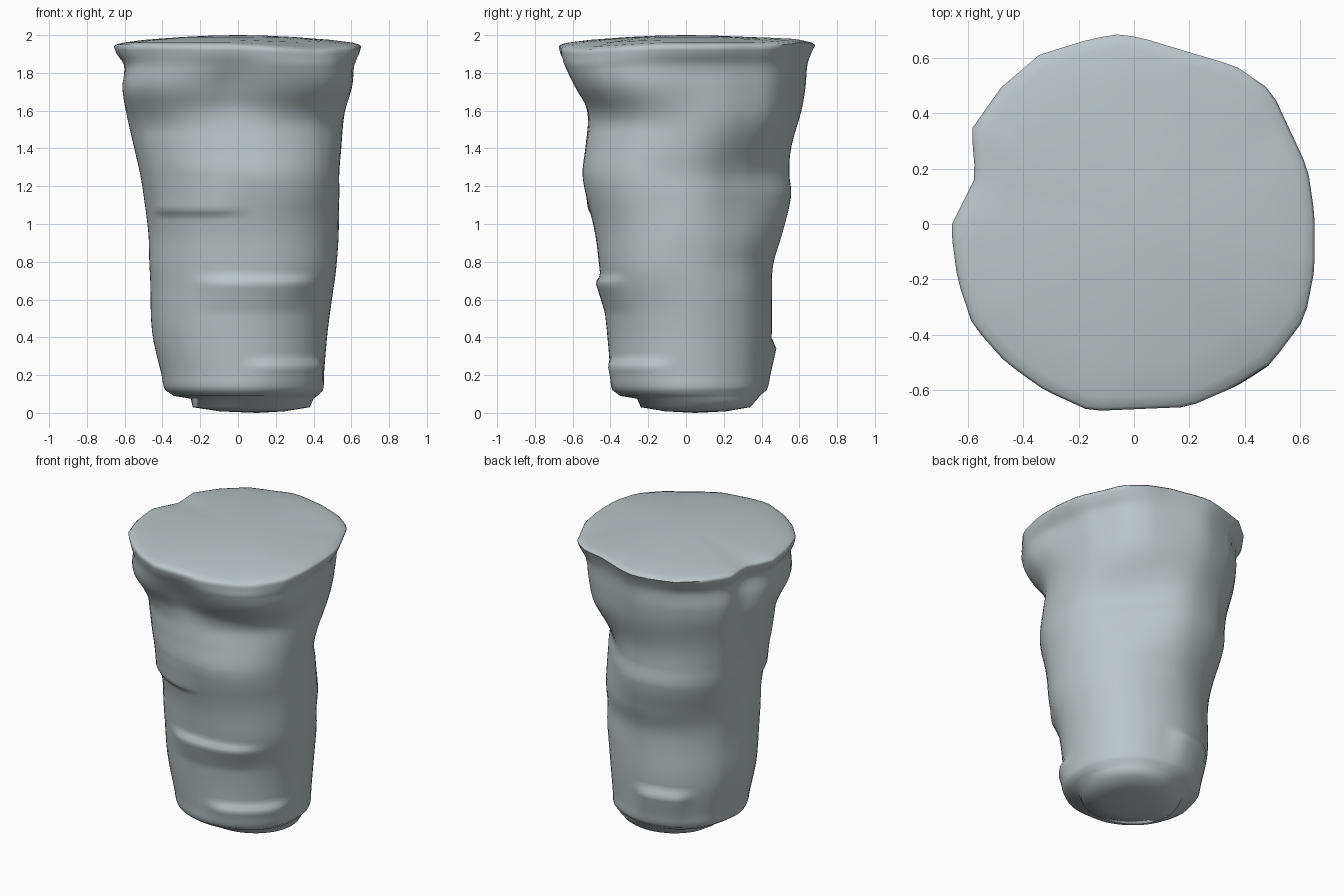
import bpy, bmesh, math

if "Cube" in bpy.data.objects:
    bpy.data.objects.remove(bpy.data.objects["Cube"])

N = 72
# silhouette per height: z, x min, x max, y min, y max, rim-shape weight
RINGS = [
    (0.03, -0.24, 0.38, -0.24, 0.34, 0.2),
    (0.075, -0.25, 0.40, -0.26, 0.38, 0.2),
    (0.09, -0.34, 0.42, -0.35, 0.39, 0.2),
    (0.12, -0.385, 0.45, -0.39, 0.425, 0.2),
    (0.20, -0.405, 0.455, -0.40, 0.435, 0.2),
    (0.43, -0.455, 0.475, -0.42, 0.455, 0.2),
    (0.70, -0.465, 0.51, -0.45, 0.455, 0.2),
    (0.80, -0.47, 0.52, -0.46, 0.465, 0.2),
    (0.95, -0.475, 0.53, -0.48, 0.51, 0.2),
    (1.15, -0.50, 0.53, -0.525, 0.555, 0.2),
    (1.27, -0.52, 0.53, -0.545, 0.545, 0.3),
    (1.40, -0.55, 0.545, -0.535, 0.555, 0.4),
    (1.60, -0.595, 0.565, -0.525, 0.61, 0.6),
    (1.72, -0.61, 0.58, -0.57, 0.63, 0.8),
    (1.84, -0.605, 0.60, -0.635, 0.64, 0.9),
    (1.90, -0.645, 0.64, -0.67, 0.66, 1.0),
    (1.94, -0.66, 0.655, -0.68, 0.68, 1.0),
]
# dented rim outline seen from above
RIM = [(0.655, 0.03), (0.63, 0.2), (0.5, 0.48), (0.37, 0.57), (0.2, 0.62),
       (0.02, 0.675), (-0.07, 0.685), (-0.18, 0.66), (-0.34, 0.61),
       (-0.48, 0.49), (-0.585, 0.34), (-0.57, 0.17), (-0.66, -0.01),
       (-0.635, -0.2), (-0.58, -0.365), (-0.46, -0.5), (-0.32, -0.6),
       (-0.155, -0.675), (0.2, -0.66), (0.36, -0.59), (0.5, -0.5),
       (0.62, -0.34), (0.655, -0.16)]
# sharp folds: centre angle, half width, z, reach above, reach below, amount
FOLDS = [(-81, 42, 0.69, 0.04, 0.16, 0.03),
         (-50, 40, 0.25, 0.04, 0.16, 0.03),
         (-122, 36, 1.07, 0.18, 0.03, 0.022),
         (107, 26, 0.34, 0.06, 0.24, 0.03)]
# soft swells and dents: centre angle, half width, z, half height, amount
SWELLS = [(45, 45, 1.22, 0.38, -0.085), (45, 45, 0.9, 0.3, -0.025),
          (-45, 50, 1.75, 0.25, 0.075), (-45, 50, 1.2, 0.4, 0.045),
          (-45, 50, 0.8, 0.3, 0.03), (135, 45, 1.2, 0.4, 0.035),
          (-135, 45, 1.72, 0.24, 0.06)]


def silhouette(z):
    k = 0
    while k < len(RINGS) - 2 and z > RINGS[k + 1][0] + 1e-6:
        k += 1
    a, b = RINGS[k], RINGS[k + 1]
    h = b[0] - a[0]
    t = (z - a[0]) / h
    if a[0] < 0.12:
        return [p + (q - p) * t for p, q in zip(a[1:], b[1:])]
    # smooth curve through the body rings
    before, after = RINGS[k - 1], RINGS[min(k + 2, len(RINGS) - 1)]
    out = []
    for c in range(1, 6):
        m0 = (b[c] - before[c]) / (b[0] - before[0]) * h
        m1 = (after[c] - a[c]) / (after[0] - a[0]) * h
        out.append((2 * t**3 - 3 * t**2 + 1) * a[c] + (t**3 - 2 * t**2 + t) * m0
                   + (3 * t**2 - 2 * t**3) * b[c] + (t**3 - t**2) * m1)
    return out


def rim_unit(ang):
    # straight chords between the rim points
    pol = sorted((math.atan2(y / 0.68, x / 0.658) % math.tau,
                  math.hypot(x / 0.658, y / 0.68)) for x, y in RIM)
    pol = [(pol[-1][0] - math.tau, pol[-1][1])] + pol + [(pol[0][0] + math.tau, pol[0][1])]
    for (a, r), (b, s) in zip(pol, pol[1:]):
        if a <= ang <= b:
            return r * s * math.sin(b - a) / (s * math.sin(b - ang) + r * math.sin(ang - a))
    return 1.0


def off_angle(ang, c):
    return abs((math.degrees(ang) - c + 180) % 360 - 180)


def relief(ang, z):
    total = 0.0
    for c, half, zc, up, down, amt in FOLDS:
        d = off_angle(ang, c) / half
        h = (z - zc) / up if z > zc else (zc - z) / down
        if d < 1 and h < 1:
            total += amt * min(1.0, (1 - d) * 2.2) * (1 - h)
    for c, half, zc, hz, amt in SWELLS:
        d, h = off_angle(ang, c) / half, abs(z - zc) / hz
        if d < 1 and h < 1:
            fade = min(1, (1.94 - z) / 0.08)
            total += amt * fade * math.cos(d * math.pi / 2) ** 1.5 * math.cos(h * math.pi / 2) ** 2
    return total


def rim_height(ang):
    # raised at the back right, sagging at the front right
    up = max(0, 1 - off_angle(ang, 70) / 35)
    sag = max(0, 1 - off_angle(ang, -52) / 40)
    return 0.025 * up - 0.03 * sag


UNIT = [rim_unit(i * math.tau / N) for i in range(N)]


def ring_points(z):
    x0, x1, y0, y1, w = silhouette(z)
    pts = []
    for i in range(N):
        a = i * math.tau / N
        r = 1 + (UNIT[i] - 1) * w
        f = relief(a, z)
        x = (x0 + x1) / 2 + ((x1 - x0) / 2 * r + f) * math.cos(a)
        y = (y0 + y1) / 2 + ((y1 - y0) / 2 * r + f) * math.sin(a)
        pts.append((x, y, z + rim_height(a) * max(0, (z - 1.8) / 0.14)))
    return pts


bm = bmesh.new()
heights = sorted({r[0] for r in RINGS} | {round(0.14 + 0.02 * i, 3) for i in range(90)})
loops = [ring_points(z) for z in heights]
# shallow rounded foot underside
foot = [(0.08 + (x - 0.08) * 0.55, 0.05 + (y - 0.05) * 0.55, 0.008) for x, y, z in loops[0]]
loops.insert(0, foot)
# slightly domed lid
top = loops[-1]
for s, z in ((0.985, 1.95), (0.93, 1.96), (0.75, 1.975), (0.45, 1.99), (0.2, 1.998)):
    loops.append([(p[0] * s, p[1] * s, z + (p[2] - 1.94) * s ** 3) for p in top])
rings = [[bm.verts.new(p) for p in loop] for loop in loops]
for a, b in zip(rings, rings[1:]):
    for i in range(N):
        j = (i + 1) % N
        bm.faces.new((a[i], a[j], b[j], b[i]))
# end caps
low = bm.verts.new((0.1, 0.05, 0.0))
high = bm.verts.new((0, 0, 2.0))
for i in range(N):
    j = (i + 1) % N
    bm.faces.new((rings[0][j], rings[0][i], low))
    bm.faces.new((rings[-1][i], rings[-1][j], high))
bmesh.ops.recalc_face_normals(bm, faces=bm.faces)

mesh = bpy.data.meshes.new("crumpled_cup")
bm.to_mesh(mesh)
bm.free()
cup = bpy.data.objects.new("crumpled_cup", mesh)
bpy.context.collection.objects.link(cup)
mat = bpy.data.materials.new("pale grey")
mat.diffuse_color = (0.5, 0.56, 0.58, 1)
mat.use_nodes = True
mat.node_tree.nodes["Principled BSDF"].inputs["Base Color"].default_value = mat.diffuse_color
mesh.materials.append(mat)
bpy.context.view_layer.objects.active = cup
cup.select_set(True)
bpy.ops.object.shade_smooth_by_angle(angle=math.radians(70))
